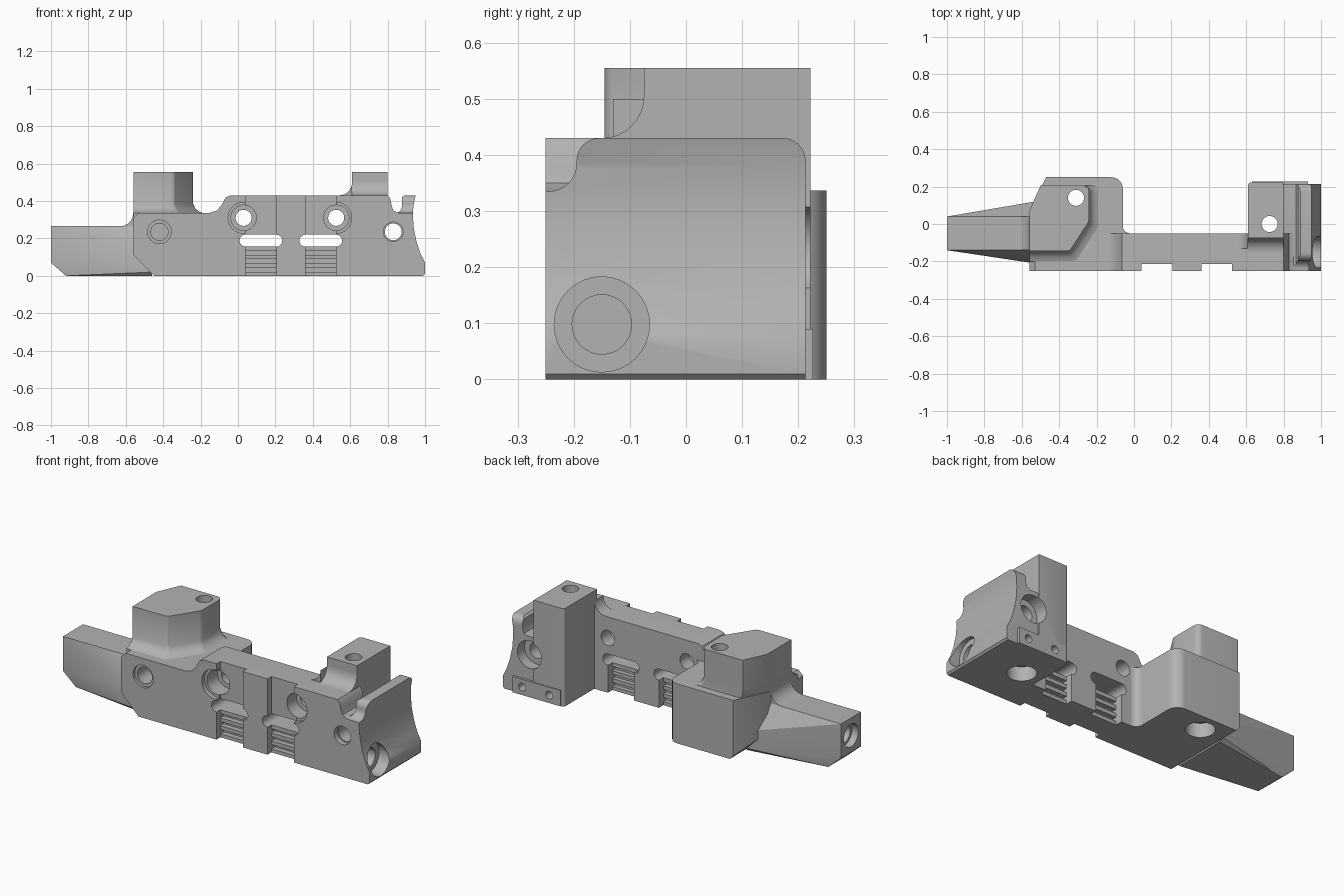
import bpy, bmesh, math
from mathutils import Vector

if "Cube" in bpy.data.objects:
    bpy.data.objects.remove(bpy.data.objects["Cube"], do_unlink=True)

grey = bpy.data.materials.new("machined grey")
grey.use_nodes = True
grey.diffuse_color = (0.45, 0.45, 0.45, 1)
grey.node_tree.nodes["Principled BSDF"].inputs["Base Color"].default_value = grey.diffuse_color


def finish(name, bm):
    bmesh.ops.recalc_face_normals(bm, faces=bm.faces)
    mesh = bpy.data.meshes.new(name)
    bm.to_mesh(mesh)
    bm.free()
    mesh.materials.append(grey)
    obj = bpy.data.objects.new(name, mesh)
    bpy.context.collection.objects.link(obj)
    return obj


def place(axis, u, v, t):
    return {"x": (t, u, v), "y": (u, t, v), "z": (u, v, t)}[axis]


def prism(name, pts, axis, a, b):
    """Extrude a 2D profile along an axis from a to b."""
    bm = bmesh.new()
    low = [bm.verts.new(place(axis, u, v, a)) for u, v in pts]
    high = [bm.verts.new(place(axis, u, v, b)) for u, v in pts]
    bm.faces.new(low)
    bm.faces.new(high)
    for i in range(len(pts)):
        j = (i + 1) % len(pts)
        bm.faces.new((low[i], low[j], high[j], high[i]))
    return finish(name, bm)


def arc(cu, cv, r, start, end, n=8):
    angles = [math.radians(start + (end - start) * i / n) for i in range(n + 1)]
    return [(cu + r * math.cos(a), cv + r * math.sin(a)) for a in angles]


def fillet(name, axis, u, v, su, sv, r, a, b):
    """Concave quarter fillet filling the corner at u, v."""
    curve = [(u + su * r * (1 - math.cos(t)), v + sv * r * (1 - math.sin(t)))
             for t in [math.pi / 2 * i / 8 for i in range(9)]]
    return prism(name, [(u, v)] + curve, axis, a, b)


def box(name, x, y, z):
    return prism(name, [(x[0], y[0]), (x[1], y[0]), (x[1], y[1]), (x[0], y[1])], "z", *z)


def bore(axis, u, v, r, a, b):
    return prism("bore_cutter", arc(u, v, r, 0, 348.75, 31), axis, a, b)


def boolean(obj, other, operation):
    mod = obj.modifiers.new("cut", "BOOLEAN")
    mod.operation = operation
    mod.solver = "EXACT"
    mod.object = other
    bpy.context.view_layer.update()
    evaluated = obj.evaluated_get(bpy.context.evaluated_depsgraph_get())
    mesh = bpy.data.meshes.new_from_object(evaluated)
    obj.modifiers.clear()
    obj.data = mesh


def bounds(obj):
    return [(min(v.co[k] for v in obj.data.vertices),
             max(v.co[k] for v in obj.data.vertices)) for k in range(3)]


# Long front plate with a stepped top
front_plate = prism("front_plate", [
    (-.56, .11), (-.45, 0), (.9, 0), (.9, .335), (.86, .335), (.83, .35), (.82, .38),
    (.815, .41), (.8, .43), (-.04, .43), (-.065, .42), (-.09, .375), (-.115, .348),
    (-.15, .337), (-.53, .337), (-.56, .31)], "y", -.25, -.05)

# Tapered nose as a convex hull
bm = bmesh.new()
for x, y0, y1, z in [(-1, -.14, .04, .265), (-1, -.14, .04, .07), (-.92, -.14, .04, 0),
                     (-.5, -.14, .04, .265), (-.5, -.215, .125, .125),
                     (-.46, -.22, .13, .02), (-.46, -.2, .11, 0)]:
    for y in (y0, y1):
        bm.verts.new((x, y, z))
bmesh.ops.convex_hull(bm, input=bm.verts)
nose = finish("nose", bm)
nose_fillet = fillet("nose_fillet", "y", -.56, .265, -1, 1, .07, -.14, .04)

# Left block, with its bottom end edge chamfered
left_block = prism("left_block", [(-.56, -.2), (-.56, .07), (-.47, .25)]
                   + arc(-.12, .19, .06, 90, 0) + [(-.06, -.2)], "z", 0, .337)
chamfer = prism("chamfer_cutter", [(-.6, -.04), (-.41, -.04), (-.6, .15)], "y", -.4, .4)
boolean(left_block, chamfer, "DIFFERENCE")
bpy.data.objects.remove(chamfer)
corner_fillet = fillet("corner_fillet", "z", -.06, -.05, 1, 1, .04, 0, .337)

# Left post, flared at its foot
bm = bmesh.new()
outline = ([(-.56, -.145), (-.36, -.145)] + arc(-.36, -.115, .03, -60, -35, 3)
           + arc(-.29, .03, .05, -30, 0, 4) + arc(-.27, .175, .03, 0, 90, 4)
           + [(-.5, .205), (-.56, .07)])
rings = []
for z, grow in [(.32, .05), (.337, .05), (.345, .03), (.36, .012), (.385, 0), (.555, 0)]:
    s = 1 + grow / .33
    rings.append([bm.verts.new((-.56 + (x + .56) * s, .205 + (y - .205) * s, z))
                  for x, y in outline])
bm.faces.new(rings[0])
bm.faces.new(rings[-1])
for low, high in zip(rings, rings[1:]):
    for i in range(len(low)):
        j = (i + 1) % len(low)
        bm.faces.new((low[i], low[j], high[j], high[i]))
left_post = finish("left_post", bm)

# Right post with fillets onto the plate
right_post = prism("right_post", [(.61, -.075), (.8, -.075), (.8, .222)]
                   + arc(.625, .207, .015, 90, 180, 3), "z", 0, .555)
post_front_fillet = fillet("post_front_fillet", "x", -.075, .43, -1, 1, .075, .61, .8)
post_side_fillet = fillet("post_side_fillet", "y", .61, .43, -1, 1, .07, -.13, -.05)

# Right end block: side profile trimmed by an end profile
end_block = prism("end_block", [(.79, 0), (.99, 0), (1, .01), (1, .07), (.975, .12), (.955, .18),
                  (.94, .25), (.935, .32), (.938, .38), (.95, .43), (.89, .43), (.877, .42),
                  (.877, .37), (.867, .345), (.85, .337), (.79, .337)], "y", -.25, .25)
trim = prism("trim_cutter", [(-.25, -.1), (.213, -.1)] + arc(.173, .39, .04, 0, 90)
             + arc(-.155, .39, .04, 90, 180) + arc(-.245, .385, .05, 0, -90)
             + [(-.25, .335)], "x", .5, 1.2)
boolean(end_block, trim, "INTERSECT")
bpy.data.objects.remove(trim)
rear_ledge = box("rear_ledge", (.63, .93), (.1, .226), (0, .09))

parts = [front_plate, nose, nose_fillet, left_block, corner_fillet, left_post, right_post,
         post_front_fillet, post_side_fillet, end_block, rear_ledge]

# Counterbored screw holes through the plate
cutters = []
for x in (.03, .525):
    cutters += [bore("y", x, .31, .083, -.3, -.225), bore("y", x, .31, .068, -.3, -.13),
                bore("y", x, .31, .043, -.3, 0)]

# Vertical channels, slots and ribbed pockets
for x in (.04, .36):
    span = (x, x + .165)
    cutters.append(box("channel_cutter", span, (-.3, -.215), (-.1, .5)))
    cutters.append(box("pocket_cutter", span, (-.09, 0), (-.1, .16)))
    cutters.append(prism("slot_cutter", arc(x + .165, .188, .032, -90, 90)
                         + arc(x, .188, .032, 90, 270), "y", -.3, 0))
    for z in (.02, .065, .11):
        for y in (-.23, -.115):
            cutters.append(box("groove_cutter", span, (y, y + .045), (z, z + .024)))

# Side holes, vertical holes and end holes
cutters += [bore("y", -.42, .235, .063, -.3, -.235), bore("y", -.42, .235, .046, -.3, -.05),
            bore("y", .83, .235, .052, -.3, -.22), bore("y", .83, .235, .045, -.3, .3),
            bore("y", .83, .235, .078, .15, .3)]
for x, y in ((-.31, .14), (.725, 0)):
    cutters += [bore("z", x, y, .043, -.1, .7), bore("z", x, y, .075, -.1, .08)]
for x in (.70, .87):
    cutters.append(bore("y", x, .045, .022, .14, .3))
cutters += [bore("x", -.15, .098, .085, .93, 1.1), bore("x", -.15, .098, .053, .64, 1.1),
            bore("x", -.05, .165, .065, -1.1, -.96), bore("x", -.05, .165, .05, -1.1, -.7)]

for part in parts:
    for cutter in cutters:
        if all(p[0] < c[1] and c[0] < p[1] for p, c in zip(bounds(part), bounds(cutter))):
            boolean(part, cutter, "DIFFERENCE")
for cutter in cutters:
    bpy.data.objects.remove(cutter)

# Smooth curves, keep machined edges sharp
for part in parts:
    bpy.ops.object.select_all(action="DESELECT")
    part.select_set(True)
    bpy.context.view_layer.objects.active = part
    bpy.ops.object.shade_smooth_by_angle(angle=math.radians(30))
